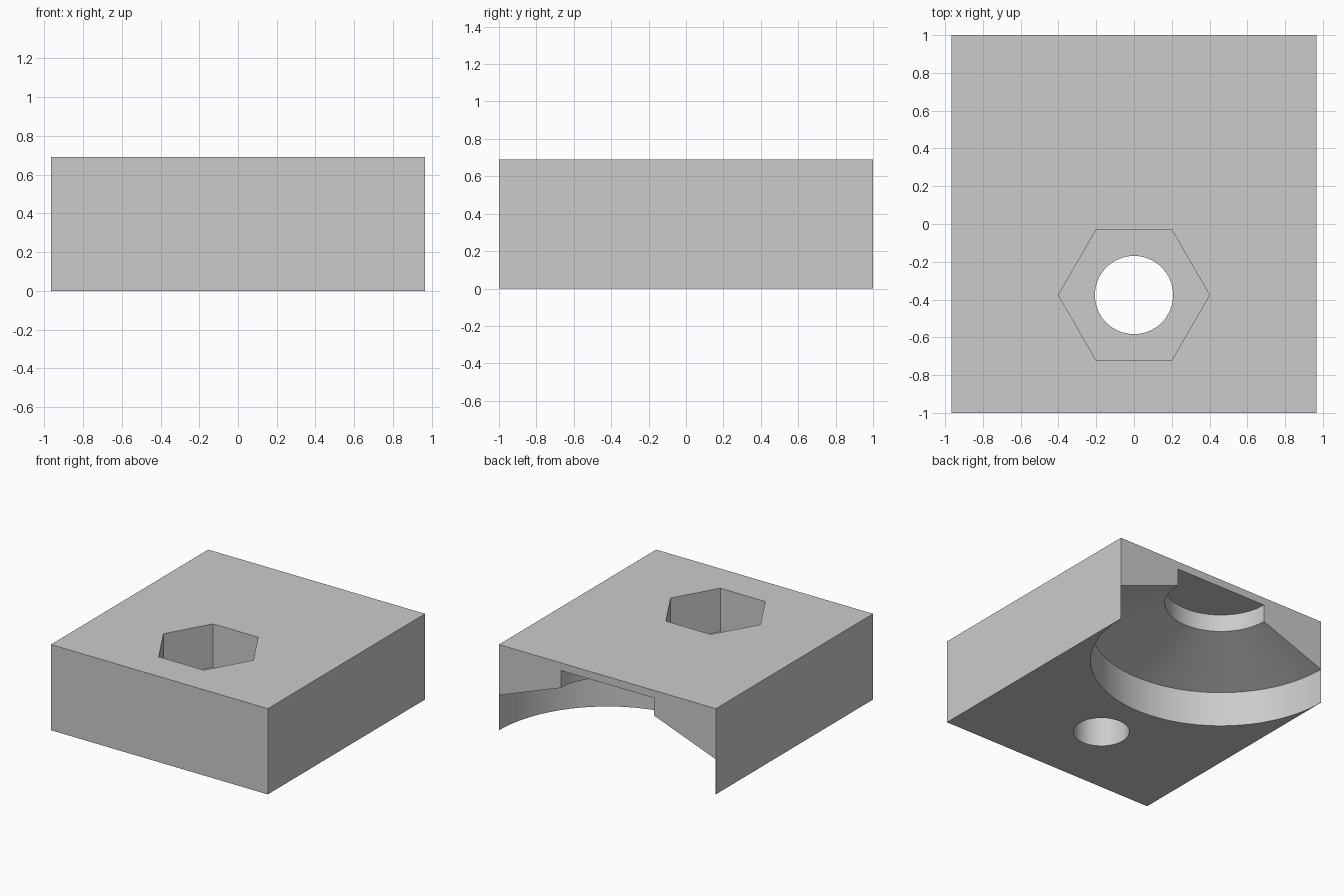
import bpy
import bmesh
import math

cube = bpy.data.objects.get("Cube")
if cube:
    bpy.data.objects.remove(cube, do_unlink=True)

WIDTH, LENGTH, HEIGHT = 1.931, 2.0, 0.69
BOLT_Y = -0.376

grey = bpy.data.materials.new("light grey")
grey.use_nodes = True
colour = (0.6, 0.6, 0.6, 1)
grey.diffuse_color = colour
grey.node_tree.nodes["Principled BSDF"].inputs["Base Color"].default_value = colour


def turned(name, profile, y, sides):
    """Closed solid of stacked rings, from (radius, z) pairs, around a vertical axis."""
    bm = bmesh.new()
    rings = []
    for radius, z in profile:
        angles = [math.tau * i / sides for i in range(sides)]
        rings.append([bm.verts.new((radius * math.cos(a), y + radius * math.sin(a), z))
                      for a in angles])
    for low, high in zip(rings, rings[1:]):
        for i in range(sides):
            j = (i + 1) % sides
            bm.faces.new((low[i], low[j], high[j], high[i]))
    bm.faces.new(rings[0][::-1])
    bm.faces.new(rings[-1])
    mesh = bpy.data.meshes.new(name)
    bm.to_mesh(mesh)
    bm.free()
    mesh.materials.append(grey)
    obj = bpy.data.objects.new(name, mesh)
    bpy.context.collection.objects.link(obj)
    return obj


# Block
bpy.ops.mesh.primitive_cube_add(size=1, location=(0, 0, HEIGHT / 2))
block = bpy.context.object
block.name = "clamp_block"
block.scale = (WIDTH, LENGTH, HEIGHT)
bpy.ops.object.transform_apply(location=True, scale=True)
block.data.materials.append(grey)

# Stepped half-round recess centred on the back face
recess = [(0.964, -0.2), (0.964, 0.283), (0.414, 0.488), (0.414, 0.628)]
# Through hole and hexagonal nut pocket
cutters = [
    turned("recess_cutter", recess, LENGTH / 2, 96),
    turned("nut_pocket_cutter", [(0.4, 0.34), (0.4, 1)], BOLT_Y, 6),
    turned("bolt_hole_cutter", [(0.207, -0.2), (0.207, 1)], BOLT_Y, 64),
]
bpy.context.view_layer.objects.active = block
for cutter in cutters:
    cut = block.modifiers.new(cutter.name, "BOOLEAN")
    cut.operation = "DIFFERENCE"
    cut.solver = "EXACT"
    cut.object = cutter
    bpy.ops.object.modifier_apply(modifier=cut.name)
for cutter in cutters:
    bpy.data.objects.remove(cutter, do_unlink=True)

# Smooth curved walls, sharp edges
bpy.ops.object.select_all(action="DESELECT")
block.select_set(True)
bpy.ops.object.shade_smooth_by_angle(angle=math.radians(15))
